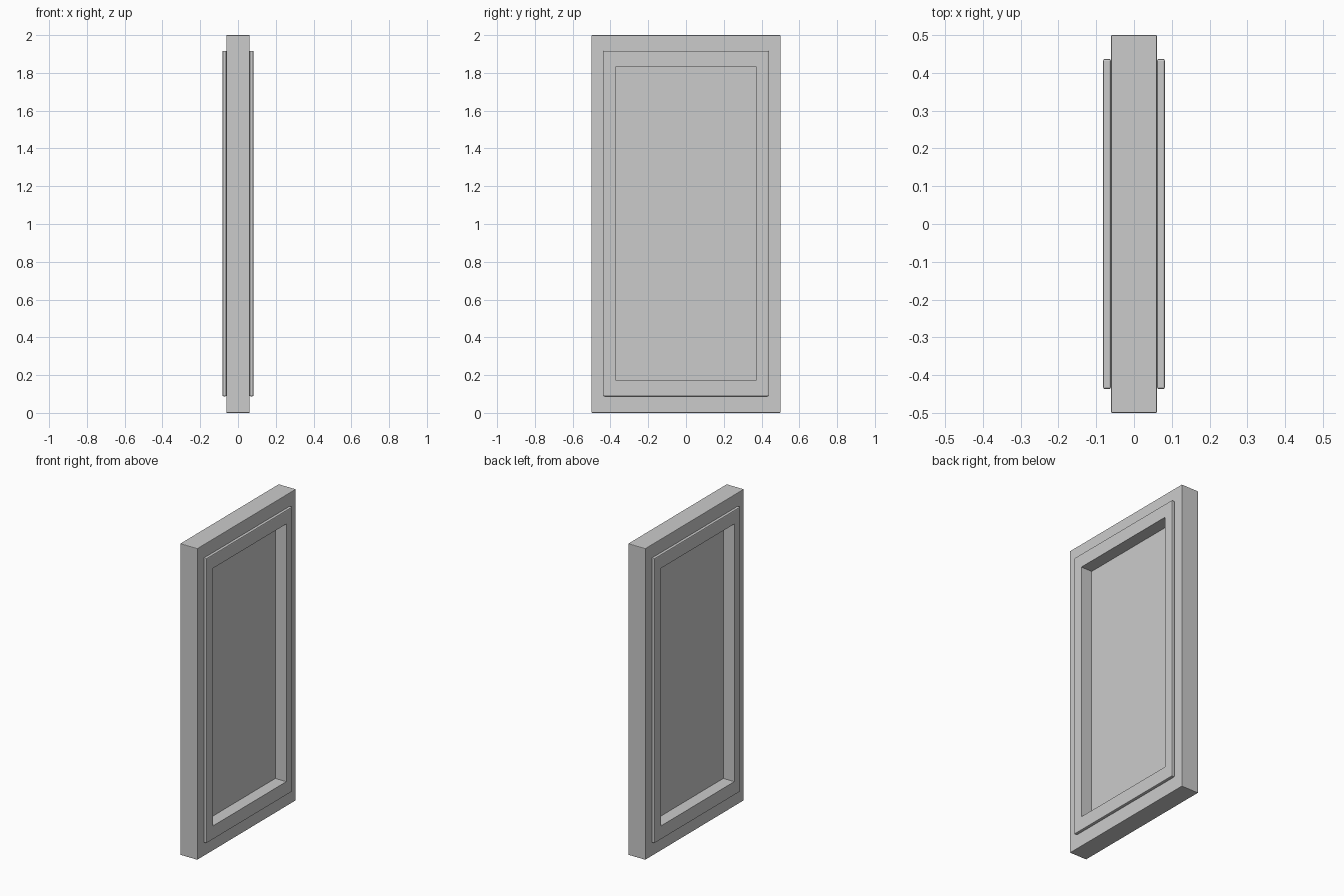
import bpy
import bmesh

if "Cube" in bpy.data.objects:
    bpy.data.objects.remove(bpy.data.objects["Cube"])


def ring(name, x0, x1, outer, inner, bevel):
    """Rectangular ring in the YZ plane, extruded from x0 to x1.
    outer / inner = (half width, bottom, top)."""
    bm = bmesh.new()

    def loop(x, r):
        w, b, t = r
        return [bm.verts.new((x, y, z)) for y, z in ((-w, b), (w, b), (w, t), (-w, t))]

    loops = [loop(x0, outer), loop(x1, outer), loop(x1, inner), loop(x0, inner)]
    for a, b in zip(loops, loops[1:] + loops[:1]):
        for i in range(4):
            j = (i + 1) % 4
            bm.faces.new((a[i], a[j], b[j], b[i]))
    bmesh.ops.recalc_face_normals(bm, faces=bm.faces)
    # soften the outer corners only
    w, lo, hi = outer
    edges = [e for e in bm.edges if e.is_manifold and e.calc_face_angle() > 0.5
             and all(abs(abs(v.co.y) - w) < 1e-5 for v in e.verts)]
    bmesh.ops.bevel(bm, geom=edges, offset=bevel, segments=2, profile=0.5, affect='EDGES')
    return add(name, bm)


def add(name, bm):
    mesh = bpy.data.meshes.new(name)
    bm.to_mesh(mesh)
    bm.free()
    obj = bpy.data.objects.new(name, mesh)
    bpy.context.collection.objects.link(obj)
    return obj


opening = (0.373, 0.175, 1.83)

# main window frame
ring("window_frame", -0.061, 0.061, (0.5, 0.0, 2.0), opening, 0.003)

# raised trim on one face, mirrored to the other
trim = ring("window_trim", 0.061, 0.082, (0.437, 0.088, 1.917), opening, 0.005)
mirror = trim.modifiers.new("both_faces", 'MIRROR')
mirror.use_axis = (True, False, False)

# thin pane in the middle of the opening
bm = bmesh.new()
bmesh.ops.create_cube(bm, size=1.0)
w, lo, hi = opening
bmesh.ops.scale(bm, vec=(0.008, 2 * w, hi - lo), verts=bm.verts)
bmesh.ops.translate(bm, vec=(0, 0, (lo + hi) / 2), verts=bm.verts)
add("window_pane", bm)
